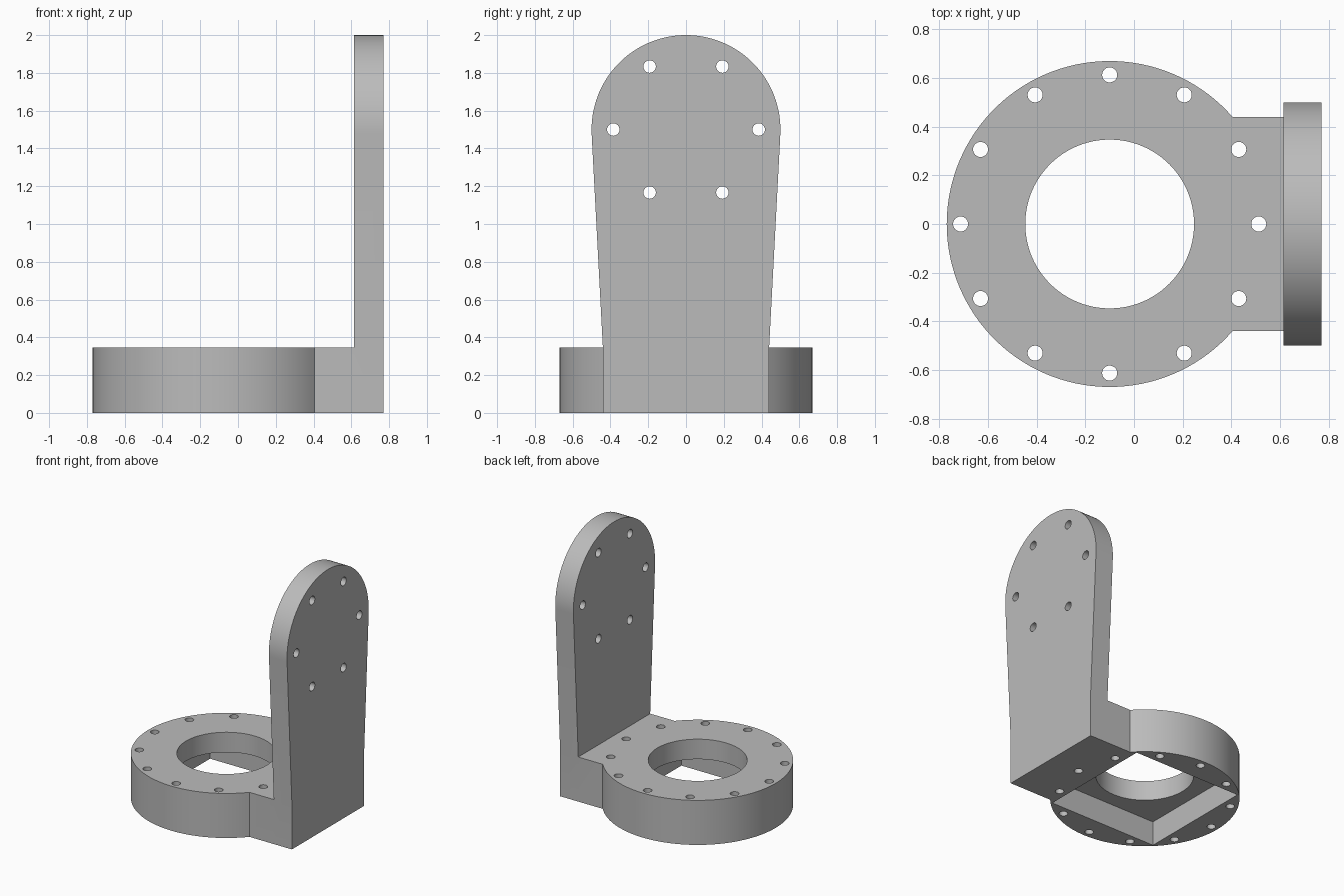
import bpy
import bmesh
from math import cos, sin, pi, radians, asin
from mathutils import Matrix, Vector

cube = bpy.data.objects.get("Cube")
if cube:
    bpy.data.objects.remove(cube, do_unlink=True)

# Main dimensions
RING_X = -0.10       # centre of the ring flange
RING_R = 0.67
BASE_H = 0.345
WEB = 0.155          # thickness of the plate and of the flange over the pocket
PLATE_X = 0.77       # outer face of the upright plate
HALF_W = 0.44        # half width of the neck and of the plate foot
HEAD_R = 0.50        # rounded head of the plate
HEAD_Z = 1.50

grey = bpy.data.materials.new("plain grey")
grey.use_nodes = True
colour = (0.5, 0.5, 0.5, 1.0)
grey.diffuse_color = colour
grey.node_tree.nodes["Principled BSDF"].inputs["Base Color"].default_value = colour


def arc(cx, cy, r, start, end, n):
    return [(cx + r * cos(start + (end - start) * i / n),
             cy + r * sin(start + (end - start) * i / n)) for i in range(n + 1)]


def make_object(name, bm):
    bmesh.ops.recalc_face_normals(bm, faces=bm.faces)
    mesh = bpy.data.meshes.new(name)
    bm.to_mesh(mesh)
    bm.free()
    mesh.materials.append(grey)
    obj = bpy.data.objects.new(name, mesh)
    bpy.context.collection.objects.link(obj)
    return obj


def extrude(name, points, depth):
    """Prism from a closed outline of 3D points."""
    bm = bmesh.new()
    face = bm.faces.new([bm.verts.new(p) for p in points])
    new = bmesh.ops.extrude_face_region(bm, geom=[face])["geom"]
    bmesh.ops.translate(bm, vec=depth,
                        verts=[v for v in new if isinstance(v, bmesh.types.BMVert)])
    return make_object(name, bm)


def cylinders(name, centres, r, length, n, turn=Matrix()):
    bm = bmesh.new()
    for c in centres:
        bmesh.ops.create_cone(bm, cap_ends=True, segments=n, radius1=r, radius2=r,
                              depth=length, matrix=Matrix.Translation(c) @ turn)
    return make_object(name, bm)


def combine(target, other, operation):
    """Apply a boolean and discard the helper."""
    other.hide_render = True
    mod = target.modifiers.new(operation.lower(), "BOOLEAN")
    mod.operation = operation
    mod.solver = "EXACT"
    mod.object = other
    bpy.ops.object.select_all(action="DESELECT")
    bpy.context.view_layer.objects.active = target
    target.select_set(True)
    bpy.ops.object.modifier_apply(modifier=mod.name)
    bpy.data.objects.remove(other, do_unlink=True)


# Ring flange with a straight neck reaching into the plate
a = asin(HALF_W / RING_R)
outline = arc(RING_X, 0, RING_R, a, 2 * pi - a, 96)
neck_end = PLATE_X - WEB / 2
outline += [(neck_end, -HALF_W), (neck_end, HALF_W)]
bracket = extrude("flange_bracket", [(x, y, 0) for x, y in outline], (0, 0, BASE_H))

# Upright plate: straight foot, tapered sides, round head
tilt = radians(3)
side = arc(0, HEAD_Z, HEAD_R, -tilt, pi + tilt, 64)
side += [(-HALF_W, BASE_H), (-HALF_W, 0), (HALF_W, 0), (HALF_W, BASE_H)]
plate = extrude("upright_plate", [(PLATE_X, y, z) for y, z in side], (-WEB, 0, 0))
combine(bracket, plate, "UNION")

# Square pocket in the underside
h = 0.465
floor = BASE_H - WEB
pocket = extrude("pocket_cutter",
                 [(RING_X + sx * h, sy * h, -0.2)
                  for sx, sy in ((-1, -1), (1, -1), (1, 1), (-1, 1))],
                 (0, 0, 0.2 + floor))
combine(bracket, pocket, "DIFFERENCE")

# Central bore
bore = cylinders("bore_cutter", [Vector((RING_X, 0, BASE_H))], 0.347, 0.5, 96)
combine(bracket, bore, "DIFFERENCE")

# Twelve bolt holes around the ring
ring = [Vector((x, y, BASE_H / 2)) for x, y in arc(RING_X, 0, 0.613, 0, 2 * pi, 12)[:-1]]
combine(bracket, cylinders("ring_hole_cutter", ring, 0.031, 1, 24), "DIFFERENCE")

# Six bolt holes in the plate head
head = [Vector((PLATE_X, y, z)) for y, z in arc(0, HEAD_Z, 0.385, 0, 2 * pi, 6)[:-1]]
sideways = Matrix.Rotation(pi / 2, 4, "Y")
combine(bracket, cylinders("plate_hole_cutter", head, 0.033, 1, 24, sideways), "DIFFERENCE")

bpy.ops.object.shade_smooth_by_angle(angle=radians(30))
